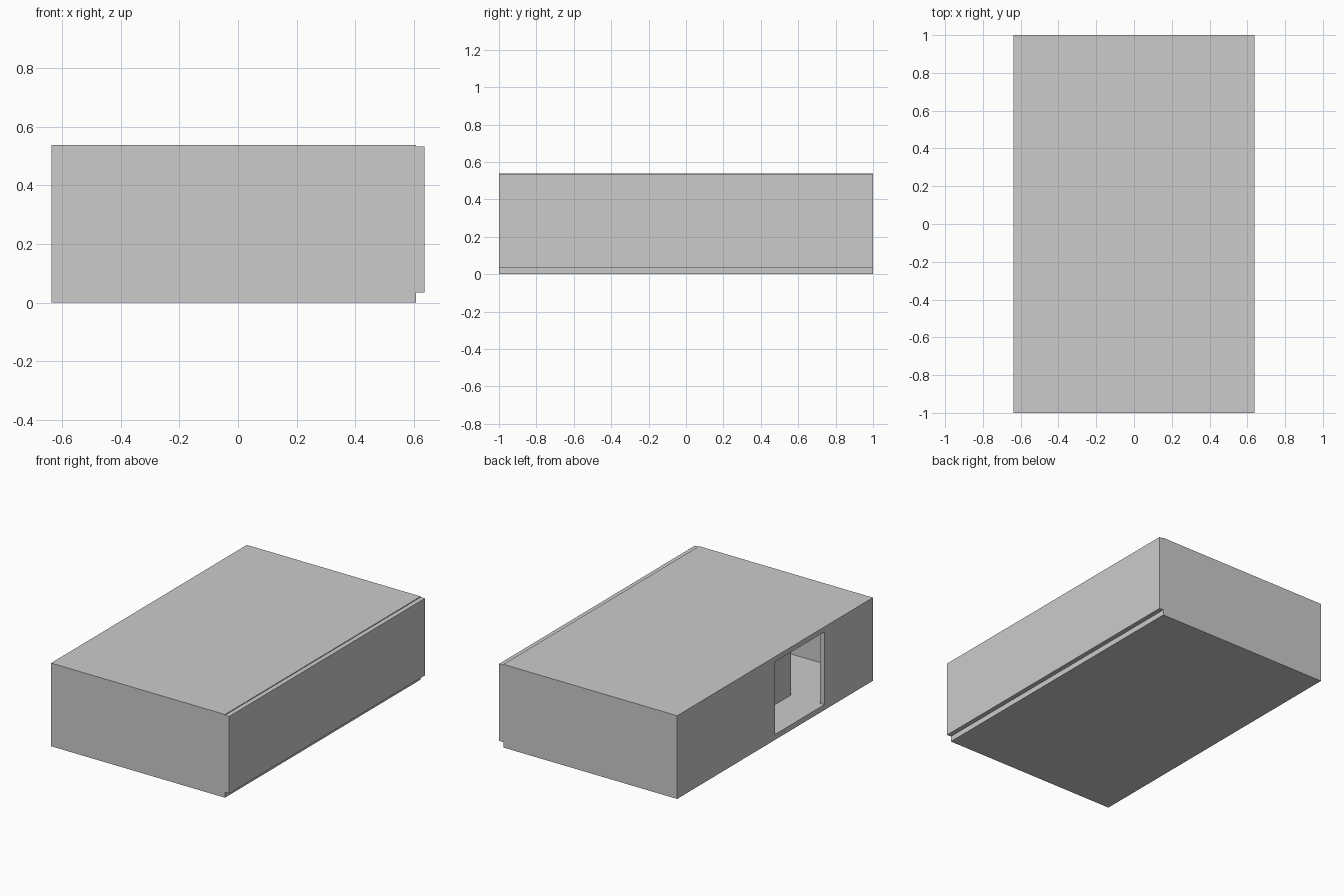
import bpy

if "Cube" in bpy.data.objects:
    bpy.data.objects.remove(bpy.data.objects["Cube"])

# Overall panel layout
X0, XI, X1 = -0.637, 0.607, 0.637   # left face, slab edge / right wall inner, right face
T = 0.032                            # wall thickness
ZF, ZC, ZT = 0.035, 0.505, 0.538     # floor top, ceiling underside, roof top


def panel(name, x, y, z):
    """Flat board filling the given x, y and z ranges."""
    bpy.ops.mesh.primitive_cube_add(
        size=1, location=[(r[0] + r[1]) / 2 for r in (x, y, z)])
    ob = bpy.context.object
    ob.name = name
    ob.scale = [r[1] - r[0] for r in (x, y, z)]
    bpy.ops.object.transform_apply(location=False, rotation=False, scale=True)
    return ob


# Floor and ceiling slabs stop short of the right wall
panel("floor", (X0, XI), (-1, 1), (0, ZF))
panel("ceiling", (X0, XI), (-1, 1), (ZC, ZT))

# Right wall hangs outside the slabs, slightly below the roof top
panel("right_wall", (XI, X1), (-1, 1), (ZF, 0.533))

# End walls
for name, y in (("front_wall", (-1, -1 + T)), ("back_wall", (1 - T, 1))):
    panel(name, (X0, XI), y, (ZF, ZC))

# Left wall in two pieces, leaving the doorway between them
panel("left_wall_front", (X0, X0 + T), (-1 + T, -0.505), (ZF, ZC))
panel("left_wall_back", (X0, X0 + T), (0.0, 1 - T), (ZF, ZC))

# Inner partition behind the doorway, open toward the front
panel("partition", (-0.40, -0.40 + T), (-0.50, 1 - T), (ZF, ZC))
